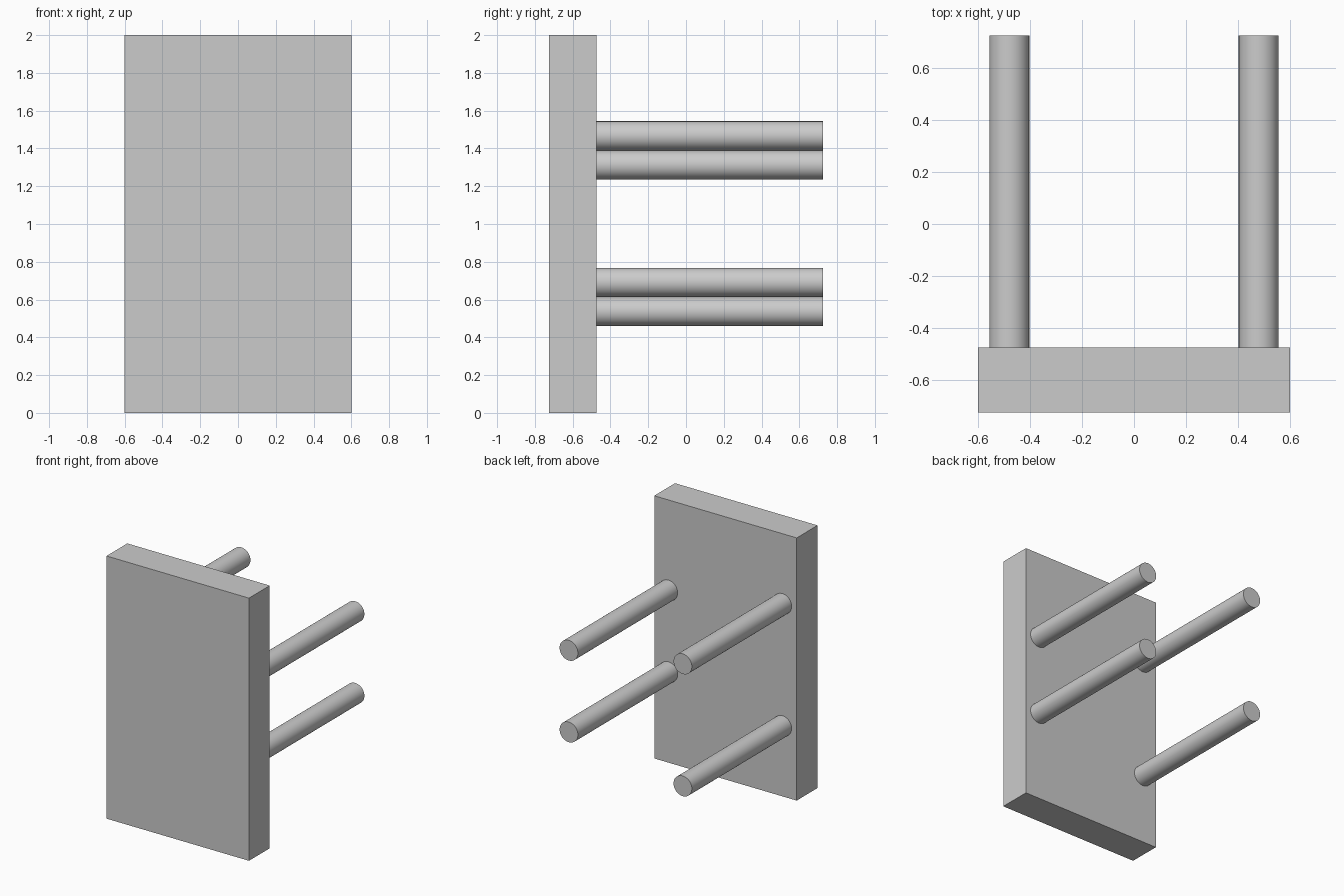
import bpy
import math

cube = bpy.data.objects.get("Cube")
if cube:
    bpy.data.objects.remove(cube, do_unlink=True)

# Single grey material
GREY = (0.6, 0.6, 0.6, 1)
mat = bpy.data.materials.new("grey")
mat.use_nodes = True
mat.diffuse_color = GREY
mat.node_tree.nodes["Principled BSDF"].inputs["Base Color"].default_value = GREY

# Upright slab
bpy.ops.mesh.primitive_cube_add(size=1, location=(0, -0.6, 1))
panel = bpy.context.object
panel.name = "panel"
panel.scale = (1.2, 0.25, 2)
bpy.ops.object.transform_apply(location=False, rotation=False, scale=True)
panel.data.materials.append(mat)


def rod(name, x, z):
    """Round rod standing out from the back of the panel."""
    bpy.ops.mesh.primitive_cylinder_add(
        vertices=64, radius=0.077, depth=1.2,
        location=(x, 0.125, z), rotation=(math.pi / 2, 0, 0))
    ob = bpy.context.object
    ob.name = name
    ob.data.materials.append(mat)
    bpy.ops.object.shade_smooth_by_angle(angle=math.radians(30))


# Left rods sit closer together than right rods
for side, x, spread in (("left", 0.48, 0.311), ("right", -0.48, 0.465)):
    for level, sign in (("upper", 1), ("lower", -1)):
        rod(f"{level}_{side}_rod", x, 1.002 + sign * spread)
